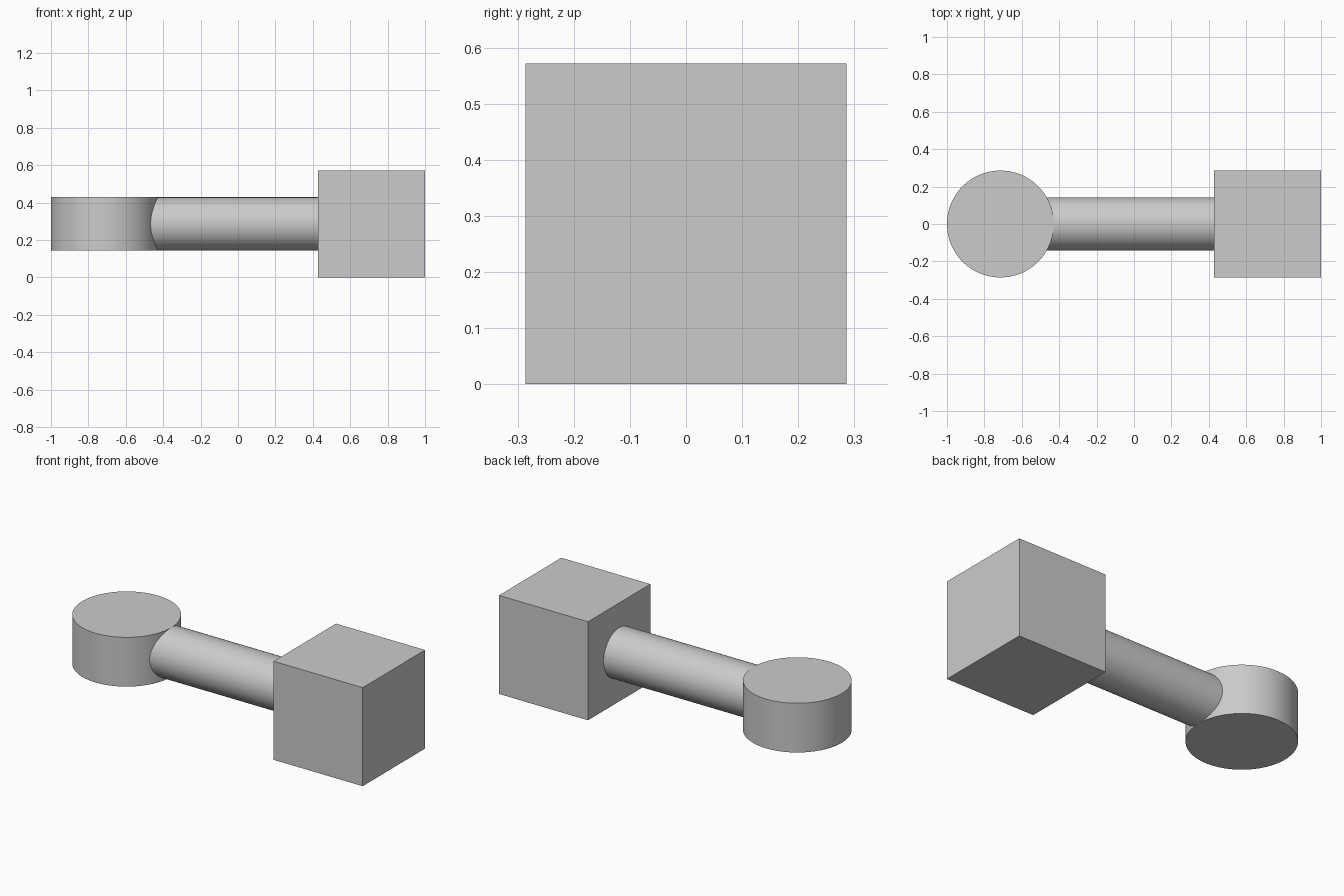
import bpy
import math

if "Cube" in bpy.data.objects:
    bpy.data.objects.remove(bpy.data.objects["Cube"], do_unlink=True)

UNIT = 2 / 7          # disc radius; every other size follows from it
MID_Z = UNIT          # shared centre height

grey = bpy.data.materials.new("plain grey")
grey.use_nodes = True
colour = (0.6, 0.6, 0.6, 1)
grey.diffuse_color = colour
grey.node_tree.nodes["Principled BSDF"].inputs["Base Color"].default_value = colour


def finish(name, smooth=False):
    obj = bpy.context.object
    obj.name = name
    obj.data.materials.append(grey)
    if smooth:
        bpy.ops.object.shade_smooth_by_angle(angle=math.radians(30))
    return obj


# Square block at the left end
bpy.ops.mesh.primitive_cube_add(size=2 * UNIT, location=(2.5 * UNIT, 0, MID_Z))
finish("end_block")

# Upright disc at the right end
bpy.ops.mesh.primitive_cylinder_add(
    vertices=96, radius=UNIT, depth=UNIT, location=(-2.5 * UNIT, 0, MID_Z))
finish("end_disc", smooth=True)

# Round rod, its ends buried in the disc and the block
rod_start, rod_end = -1.8 * UNIT, 1.6 * UNIT
bpy.ops.mesh.primitive_cylinder_add(
    vertices=96, radius=UNIT / 2, depth=rod_end - rod_start,
    location=((rod_start + rod_end) / 2, 0, MID_Z),
    rotation=(0, math.pi / 2, 0))
finish("connecting_rod", smooth=True)
